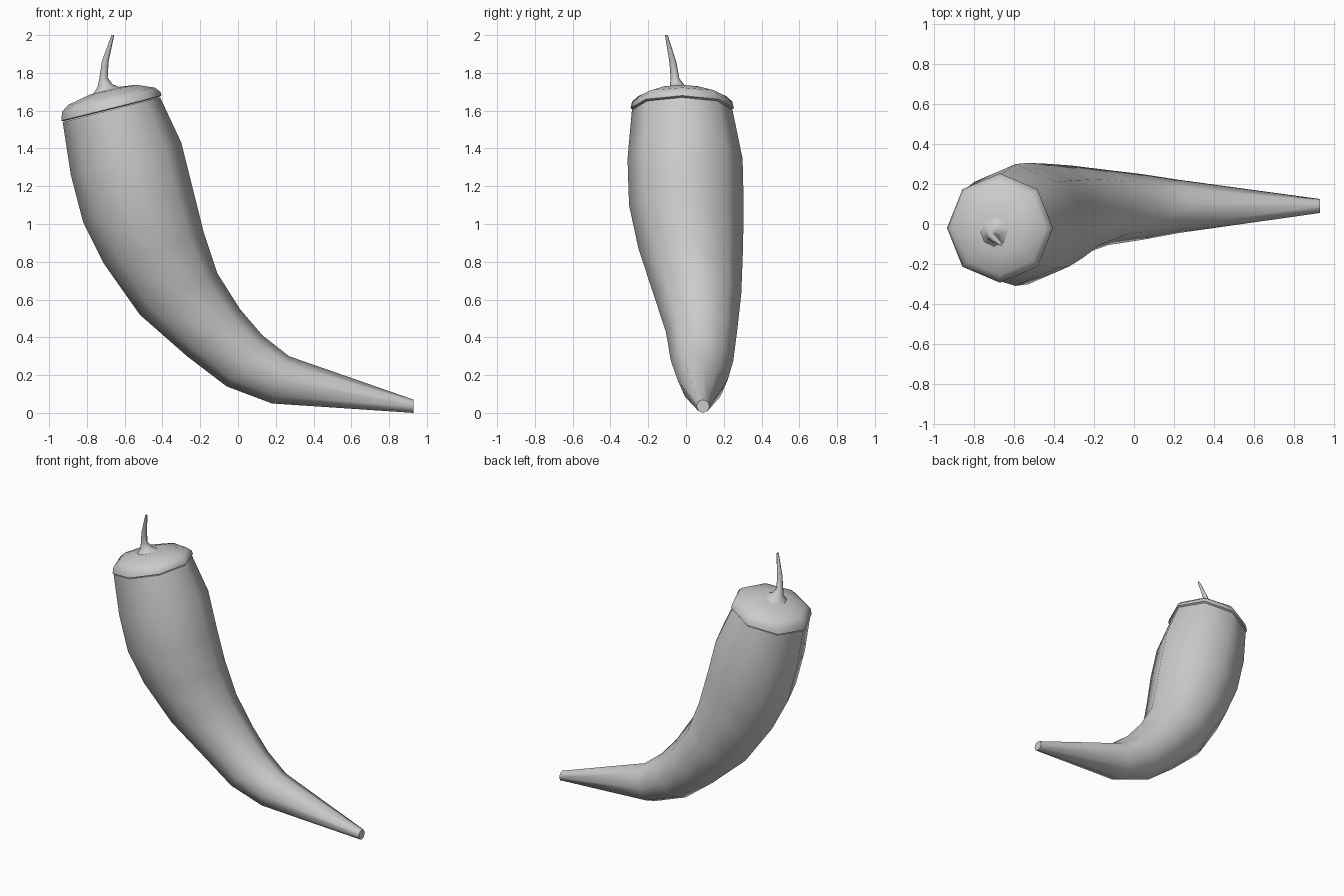
import bpy, bmesh, math
from mathutils import Vector

if "Cube" in bpy.data.objects:
    bpy.data.objects.remove(bpy.data.objects["Cube"])

SIDES = 8


def loft(name, rings, cap_start=False, cap_end=False):
    """Skin round sections; each is (left x, left z, right x, right z, centre y)."""
    bm = bmesh.new()
    loops = []
    for lx, lz, rx, rz, y in rings:
        left, right = Vector((lx, y, lz)), Vector((rx, y, rz))
        centre, across = (left + right) / 2, (right - left) / 2
        depth = Vector((0, across.length, 0))
        loops.append([bm.verts.new(centre + across * math.cos(a) + depth * math.sin(a))
                      for a in (2 * math.pi * i / SIDES for i in range(SIDES))])
    for a, b in zip(loops, loops[1:]):
        for i in range(SIDES):
            j = (i + 1) % SIDES
            bm.faces.new((a[i], a[j], b[j], b[i]))
    if cap_start:
        bm.faces.new(loops[0][::-1])
    if cap_end:
        bm.faces.new(loops[-1])
    bmesh.ops.recalc_face_normals(bm, faces=bm.faces)
    mesh = bpy.data.meshes.new(name)
    bm.to_mesh(mesh)
    bm.free()
    obj = bpy.data.objects.new(name, mesh)
    bpy.context.collection.objects.link(obj)
    bpy.ops.object.select_all(action='DESELECT')
    obj.select_set(True)
    bpy.context.view_layer.objects.active = obj
    bpy.ops.object.shade_smooth_by_angle(angle=math.radians(65))
    return obj


# Curved pepper body, from the shoulder down to the blunt tip
loft("pepper_body", [
    (-0.928, 1.54, -0.412, 1.67, -0.02),
    (-0.885, 1.26, -0.30, 1.43, -0.005),
    (-0.82, 1.01, -0.24, 1.19, 0.002),
    (-0.71, 0.79, -0.18, 0.95, 0.025),
    (-0.52, 0.52, -0.11, 0.74, 0.06),
    (-0.27, 0.30, 0.01, 0.55, 0.082),
    (-0.06, 0.14, 0.13, 0.41, 0.085),
    (0.18, 0.05, 0.27, 0.30, 0.088),
    (0.93, 0.0, 0.93, 0.07, 0.09),
], cap_start=True, cap_end=True)

# Domed green cap with a slight overhanging rim
loft("stem_cap", [
    (-0.92, 1.545, -0.42, 1.67, -0.02),
    (-0.936, 1.547, -0.405, 1.68, -0.02),
    (-0.931, 1.595, -0.411, 1.70, -0.02),
    (-0.90, 1.63, -0.44, 1.722, -0.02),
    (-0.785, 1.685, -0.54, 1.737, -0.025),
    (-0.72, 1.70, -0.64, 1.725, -0.03),
], cap_end=True)

# Bent tapering stem, flared where it meets the cap
loft("stem", [
    (-0.77, 1.685, -0.63, 1.725, -0.04),
    (-0.745, 1.72, -0.665, 1.74, -0.045),
    (-0.735, 1.765, -0.69, 1.775, -0.058),
    (-0.721, 1.86, -0.685, 1.86, -0.07),
    (-0.67, 2.0, -0.655, 2.0, -0.104),
], cap_end=True)
